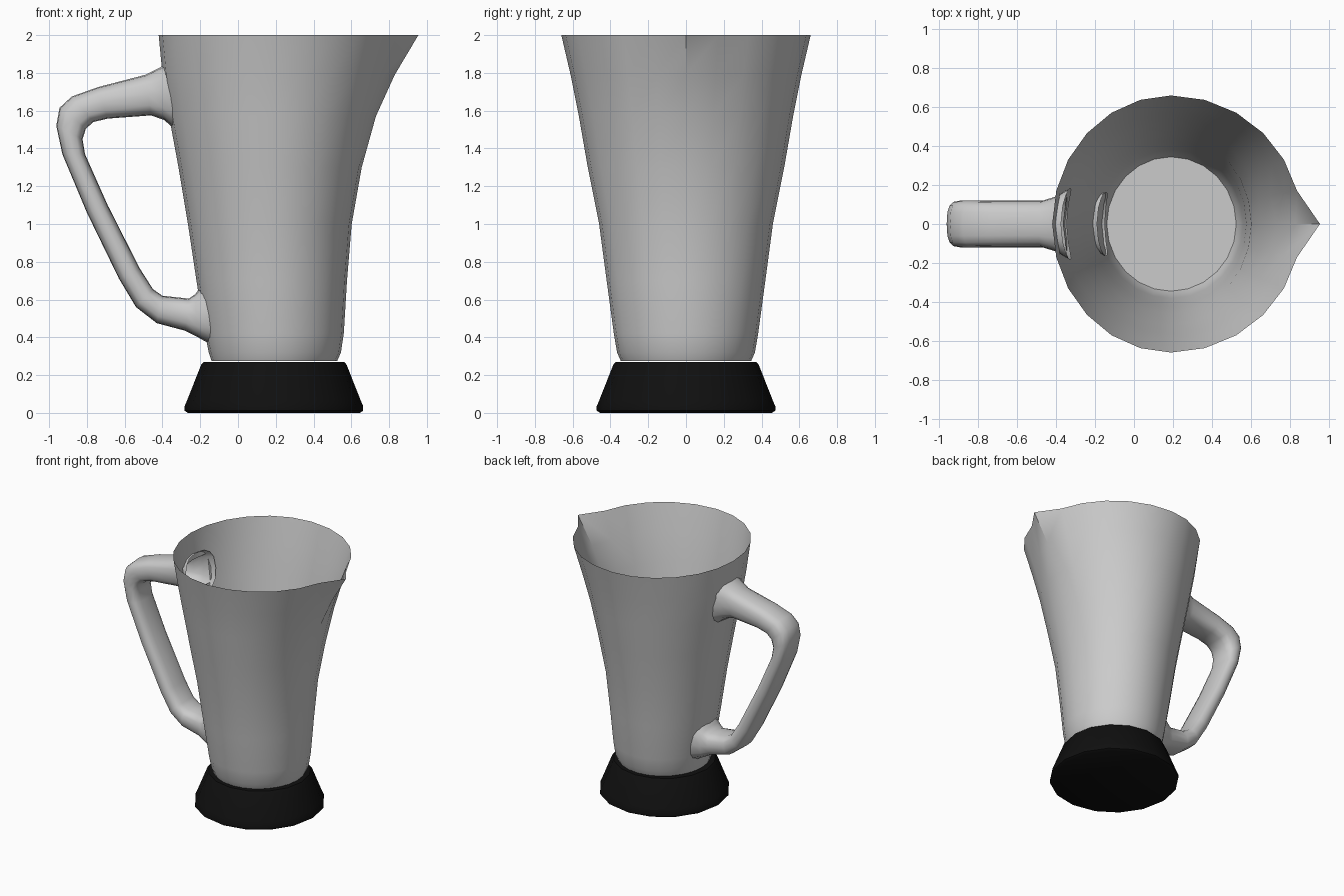
import bpy, bmesh, math

cube = bpy.data.objects.get("Cube")
if cube:
    bpy.data.objects.remove(cube, do_unlink=True)

CX = 0.19   # vertical axis of the jug


def material(name, rgb):
    m = bpy.data.materials.new(name)
    m.use_nodes = True
    m.diffuse_color = (*rgb, 1)
    m.node_tree.nodes["Principled BSDF"].inputs["Base Color"].default_value = (*rgb, 1)
    return m


def loft(name, rings, mat, cap_first=False, cap_last=False, skip=(), angle=40):
    """Skin a list of closed rings; skip holds (ring, side) faces left open."""
    bm = bmesh.new()
    loops = [[bm.verts.new(p) for p in ring] for ring in rings]
    n = len(loops[0])
    for r, (a, b) in enumerate(zip(loops, loops[1:])):
        for i in range(n):
            if (r, i) not in skip:
                j = (i + 1) % n
                bm.faces.new((a[i], a[j], b[j], b[i]))
    if cap_first:
        bm.faces.new(loops[0][::-1])
    if cap_last:
        bm.faces.new(loops[-1])
    mesh = bpy.data.meshes.new(name)
    bm.to_mesh(mesh)
    bm.free()
    mesh.materials.append(mat)
    ob = bpy.data.objects.new(name, mesh)
    bpy.context.collection.objects.link(ob)
    bpy.ops.object.select_all(action="DESELECT")
    ob.select_set(True)
    bpy.context.view_layer.objects.active = ob
    bpy.ops.object.shade_smooth_by_angle(angle=math.radians(angle))
    return ob


grey = material("light grey", (0.6, 0.6, 0.6))
black = material("black", (0.005, 0.005, 0.005))

# Base: flared foot with softened edges
foot = [(0.455, 0.0), (0.473, 0.012), (0.473, 0.035), (0.46, 0.065),
        (0.385, 0.255), (0.372, 0.27)]
SIDES = 16
loft("base", [[(CX + r * math.cos(math.tau * i / SIDES),
                r * math.sin(math.tau * i / SIDES), z) for i in range(SIDES)]
              for r, z in foot], black, True, True)

# Jug: open sheet, with a slightly different reach to each side and a spout
# columns: height, left reach, right reach, half depth, spout length
profile = [(0.275, 0.33, 0.335, 0.345, 0), (0.32, 0.345, 0.355, 0.365, 0),
           (0.42, 0.365, 0.37, 0.382, 0), (0.7, 0.41, 0.387, 0.42, 0),
           (1.0, 0.455, 0.412, 0.46, 0), (1.3, 0.505, 0.465, 0.52, 0),
           (1.57, 0.555, 0.53, 0.567, 0.01), (1.79, 0.59, 0.6, 0.611, 0.04),
           (2.0, 0.61, 0.67, 0.66, 0.095)]
SEG = 24


def jug_ring(z, left, right, depth, spout):
    ring = []
    for i in range(SEG):
        c, s = math.cos(math.tau * i / SEG), math.sin(math.tau * i / SEG)
        x = c * (right if c > 0 else left) + (spout if i == 0 else 0)
        ring.append((CX + x, depth * s, z))
    return ring


# The wall is open where the upper end of the handle joins
upper_joint = {(6, SEG // 2 - 1), (6, SEG // 2)}
loft("jug", [jug_ring(*p) for p in profile], grey, cap_first=True, skip=upper_joint)

# Handle: rounded sections between an outer and an inner outline
# columns: outer x, outer z, inner x, inner z, half width
spans = [(-0.375, 1.85, -0.345, 1.51, 0.185), (-0.42, 1.825, -0.39, 1.55, 0.14),
         (-0.49, 1.79, -0.46, 1.575, 0.118), (-0.74, 1.725, -0.69, 1.558, 0.118),
         (-0.88, 1.675, -0.765, 1.54, 0.12), (-0.945, 1.615, -0.805, 1.505, 0.12),
         (-0.962, 1.52, -0.823, 1.45, 0.12), (-0.93, 1.37, -0.81, 1.37, 0.12),
         (-0.8, 1.06, -0.69, 1.1, 0.12), (-0.63, 0.71, -0.52, 0.765, 0.12),
         (-0.54, 0.56, -0.45, 0.655, 0.12), (-0.43, 0.475, -0.4, 0.62, 0.12),
         (-0.28, 0.435, -0.26, 0.605, 0.12), (-0.22, 0.405, -0.225, 0.63, 0.14),
         (-0.15, 0.365, -0.19, 0.68, 0.165)]


def handle_ring(ox, oz, ix, iz, half):
    ring = []
    for i in range(16):
        a = math.tau * i / 16
        c, s = (math.copysign(abs(f) ** 0.7, f) for f in (math.cos(a), math.sin(a)))
        t = (1 - c) / 2
        ring.append((ox + (ix - ox) * t, half * s, oz + (iz - oz) * t))
    return ring


rings = [handle_ring(*s) for s in spans]
# Curve both ends round the wall
for k in (0, -1):
    rings[k] = [(x + y * y, y, z) for x, y, z in rings[k]]
loft("handle", rings, grey, angle=60)
